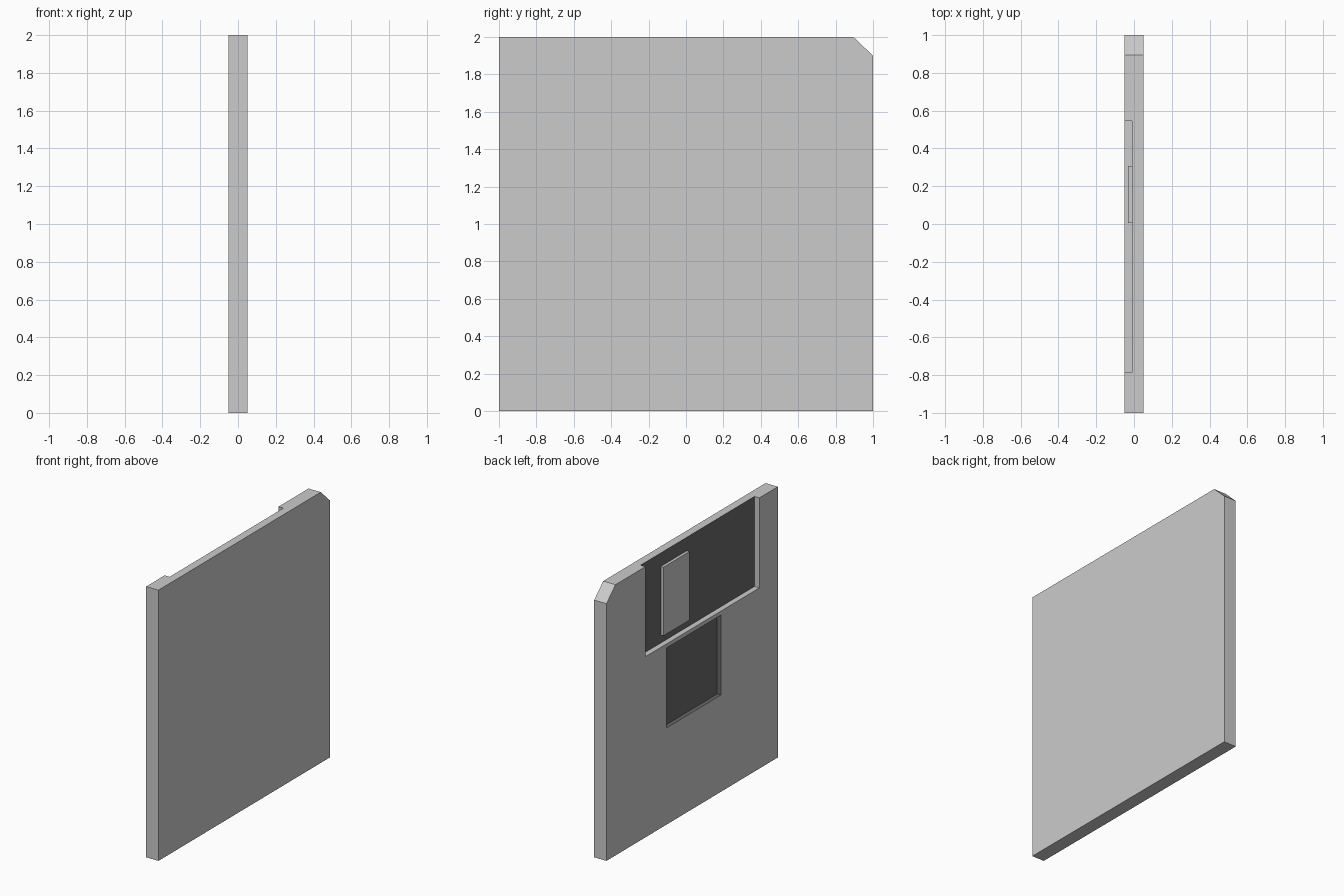
import bpy, bmesh

if "Cube" in bpy.data.objects:
    bpy.data.objects.remove(bpy.data.objects["Cube"])

def material(name, v):
    m = bpy.data.materials.new(name)
    m.diffuse_color = (v, v, v, 1)
    m.use_nodes = True
    m.node_tree.nodes["Principled BSDF"].inputs["Base Color"].default_value = m.diffuse_color
    return m

GREY = material("grey_shell", 0.8)
DARK = material("dark_recess", 0.14)

def add_prism(name, profile, x0, x1):
    """Extrude a (y, z) outline from x0 to x1."""
    bm = bmesh.new()
    face = bm.faces.new([bm.verts.new((x0, y, z)) for y, z in profile])
    ext = bmesh.ops.extrude_face_region(bm, geom=[face])
    for v in ext["geom"]:
        if isinstance(v, bmesh.types.BMVert):
            v.co.x = x1
    bmesh.ops.recalc_face_normals(bm, faces=bm.faces)
    mesh = bpy.data.meshes.new(name)
    bm.to_mesh(mesh)
    bm.free()
    mesh.materials.append(GREY)
    mesh.materials.append(DARK)
    ob = bpy.data.objects.new(name, mesh)
    bpy.context.collection.objects.link(ob)
    return ob

def rect(y0, y1, z0, z1):
    return [(y0, z0), (y1, z0), (y1, z1), (y0, z1)]

def cut_recess(body, outline, depth_x, dark_walls):
    """Sink a recess into the -x face, with a dark floor."""
    cutter = add_prism("recess_cutter", outline, -0.1, depth_x)
    cutter.hide_render = True
    for p in cutter.data.polygons:
        if dark_walls or p.center.x > depth_x - 1e-4:
            p.material_index = 1
    mod = body.modifiers.new("recess", 'BOOLEAN')
    mod.operation = 'DIFFERENCE'
    mod.solver = 'EXACT'
    mod.object = cutter
    bpy.context.view_layer.objects.active = body
    bpy.ops.object.modifier_apply(modifier=mod.name)
    bpy.data.objects.remove(cutter)

# Square shell with one clipped corner
shell = add_prism("disk_shell",
                  [(-1, 0), (1, 0), (1, 1.9), (0.895, 2), (-1, 2)], -0.05, 0.05)

# Shutter recess, open at the top edge, and the window recess below it
cut_recess(shell, rect(-0.785, 0.545, 1.335, 2.1), -0.01, False)
cut_recess(shell, rect(-0.335, 0.30, 0.715, 1.305), -0.02, True)

# Raised plate on the shutter recess floor
add_prism("shutter_plate", rect(0.005, 0.307, 1.393, 1.90), -0.031, -0.01)
